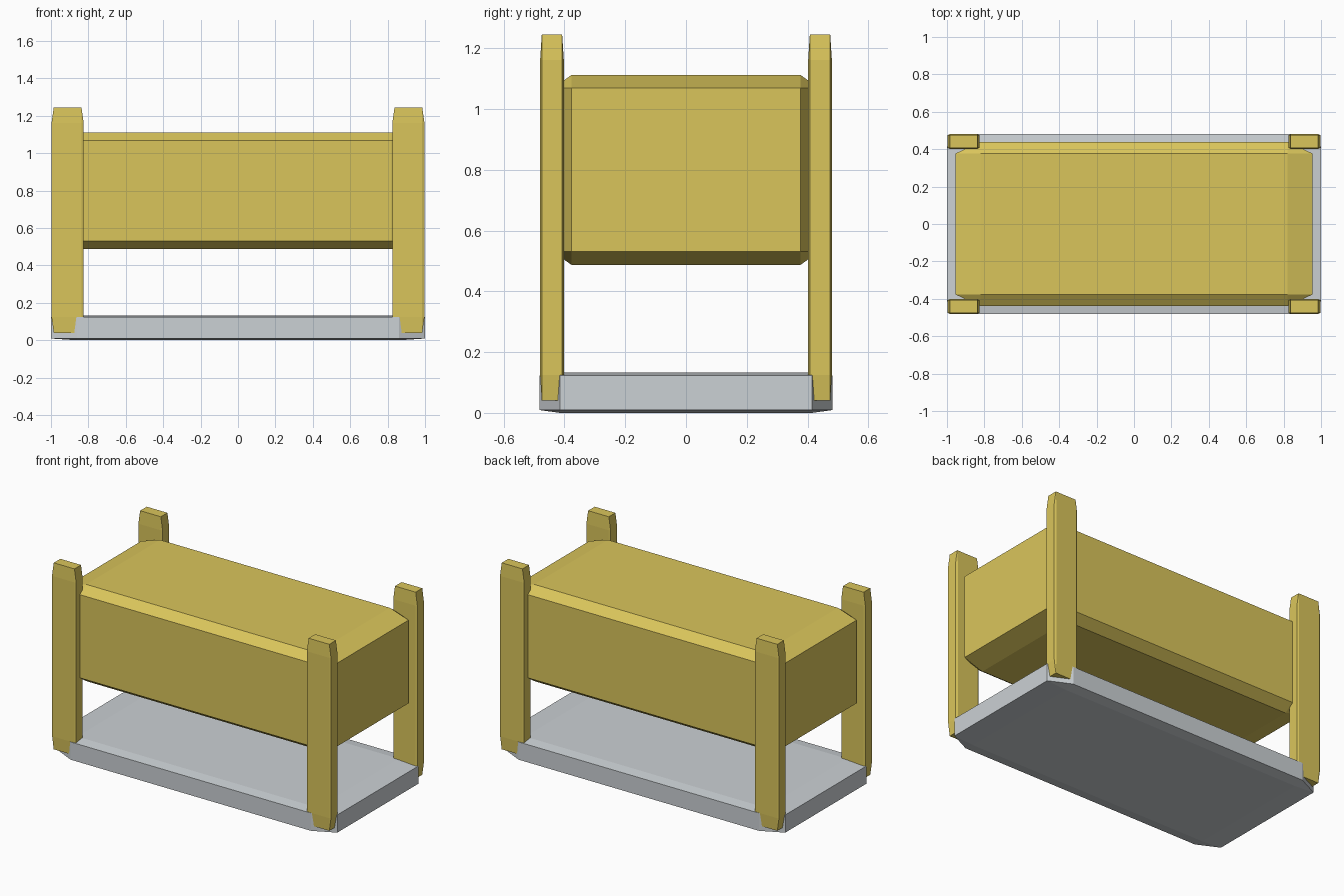
import bpy, bmesh
from mathutils import Matrix, Vector

default = bpy.data.objects.get("Cube")
if default:
    bpy.data.objects.remove(default, do_unlink=True)


def make_material(name, rgb):
    mat = bpy.data.materials.new(name)
    mat.use_nodes = True
    color = (*rgb, 1.0)
    mat.diffuse_color = color
    bsdf = next(n for n in mat.node_tree.nodes if n.type == 'BSDF_PRINCIPLED')
    bsdf.inputs["Base Color"].default_value = color
    return mat


def chamfered_block(name, low, high, mat, bevel=0.14):
    """Chamfer a cube, then stretch it so the chamfers follow the proportions."""
    low, high = Vector(low), Vector(high)
    bm = bmesh.new()
    bmesh.ops.create_cube(bm, size=2)
    bmesh.ops.bevel(bm, geom=bm.edges[:], offset=bevel, offset_type='OFFSET',
                    segments=1, profile=0.5, affect='EDGES')
    fit = Matrix.Translation((low + high) / 2) @ Matrix.Diagonal((*((high - low) / 2), 1))
    bmesh.ops.transform(bm, matrix=fit, verts=bm.verts)
    bmesh.ops.recalc_face_normals(bm, faces=bm.faces)
    mesh = bpy.data.meshes.new(name)
    bm.to_mesh(mesh)
    bm.free()
    mesh.materials.append(mat)
    obj = bpy.data.objects.new(name, mesh)
    bpy.context.collection.objects.link(obj)
    return obj


yellow = make_material("mustard yellow", (0.70, 0.56, 0.105))
grey = make_material("light grey", (0.60, 0.635, 0.66))

# Base slab and raised body
chamfered_block("base_slab", (-1, -0.482, 0), (1, 0.482, 0.133), grey)
chamfered_block("body", (-0.955, -0.438, 0.487), (0.955, 0.438, 1.112), yellow)

# Four corner posts
for side, sx in (("left", 1), ("right", -1)):
    for end, sy in (("front", -1), ("back", 1)):
        cx, cy = sx * 0.911, sy * 0.441
        chamfered_block(f"{end}_{side}_post",
                        (cx - 0.086, cy - 0.039, 0.04),
                        (cx + 0.086, cy + 0.039, 1.245), yellow)
